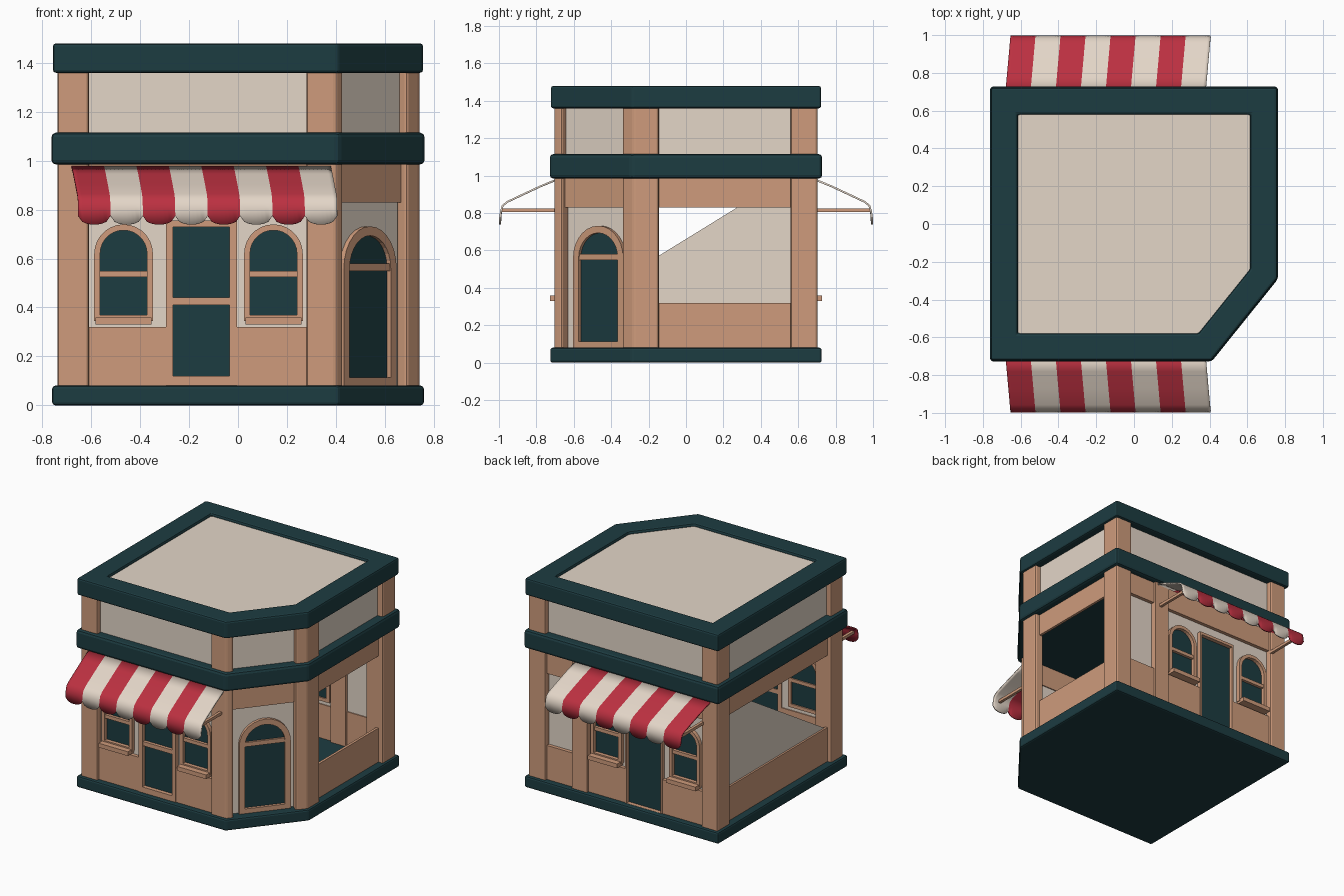
import bpy, bmesh, math
from mathutils import Matrix, Vector

if "Cube" in bpy.data.objects:
    bpy.data.objects.remove(bpy.data.objects["Cube"])


def material(name, rgb):
    m = bpy.data.materials.new(name)
    m.diffuse_color = (*rgb, 1)
    m.use_nodes = True
    m.node_tree.nodes["Principled BSDF"].inputs["Base Color"].default_value = m.diffuse_color
    return m


TEAL = material("dark teal", (0.012, 0.045, 0.053))
CLAY = material("clay orange", (0.62, 0.33, 0.20))
CREAM = material("cream", (0.77, 0.67, 0.575))
RED = material("awning red", (0.50, 0.03, 0.052))


def add_object(name, bm, mats):
    bmesh.ops.recalc_face_normals(bm, faces=bm.faces)
    me = bpy.data.meshes.new(name)
    bm.to_mesh(me)
    bm.free()
    for m in mats:
        me.materials.append(m)
    ob = bpy.data.objects.new(name, me)
    bpy.context.collection.objects.link(ob)
    return ob


def solid(name, pts, h0, h1, mat, M=Matrix(), hole=None, bevel=0):
    """Extrude an outline (optionally with a matching hole) from h0 to h1 in frame M."""
    bm = bmesh.new()
    n = len(pts)
    loop = lambda ps, h: [bm.verts.new(M @ Vector((p[0], p[1], h))) for p in ps]
    a, b = loop(pts, h0), loop(pts, h1)
    if hole:
        c, d = loop(hole, h0), loop(hole, h1)
        pairs = [(a, b), (b, d), (d, c), (c, a)]
    else:
        bm.faces.new(a)
        bm.faces.new(b)
        pairs = [(a, b)]
    for p, q in pairs:
        for i in range(n):
            j = (i + 1) % n
            bm.faces.new((p[i], p[j], q[j], q[i]))
    ob = add_object(name, bm, [mat])
    if bevel:
        mod = ob.modifiers.new("soft_edges", 'BEVEL')
        mod.width, mod.segments = bevel, 2
        mod.limit_method = 'ANGLE'
        mod.angle_limit = math.radians(35)
    return ob


def rect(x0, x1, y0, y1):
    return [(x0, y0), (x1, y0), (x1, y1), (x0, y1)]


def arch(cx, z0, spring, r, n=14):
    return [(cx - r, z0), (cx + r, z0)] + [
        (cx + r * math.cos(math.pi * i / n), spring + r * math.sin(math.pi * i / n))
        for i in range(n + 1)]


def footprint(s):
    """Square plan with one cut corner, inset by s."""
    x, y, c = 0.76 - s, 0.725 - s, 0.7744 - s
    return [(-x, -y), ((c - 0.627 * y) / 0.78, -y), (x, (0.78 * x - c) / 0.627), (x, y), (-x, y)]


def wall_frame(u, n, o=(0, 0)):
    """Local (along wall, height, outward) to world."""
    return Matrix(((u[0], 0, n[0], o[0]), (u[1], 0, n[1], o[1]), (0, 1, 0, 0), (0, 0, 0, 1)))


FRONT = wall_frame((1, 0), (0, -1))
BACK = wall_frame((1, 0), (0, 1))
RIGHT = wall_frame((0, 1), (1, 0))
LEFT = wall_frame((0, 1), (-1, 0))
CORNER = wall_frame((0.627, 0.78), (0.78, -0.627), (0.569, -0.4925))

# Horizontal bands, upper storey and roof
solid("base_slab", footprint(0), 0, 0.08, TEAL, bevel=0.012)
solid("middle_band", footprint(-0.003), 0.985, 1.115, TEAL, bevel=0.018)
solid("upper_wall", footprint(0.06), 1.10, 1.40, CREAM)
solid("roof_rim", footprint(0.003), 1.36, 1.48, TEAL, hole=footprint(0.145), bevel=0.012)
solid("roof_panel", footprint(0.14), 1.39, 1.46, CREAM)

# Corner columns, running through both storeys
columns = {
    "front_left": rect(-0.738, -0.61, -0.703, -0.57),
    "back_left": rect(-0.738, -0.61, 0.56, 0.703),
    "back_right": rect(0.61, 0.742, 0.56, 0.703),
    "corner_front": [(0.28, -0.703), (0.40, -0.703), (0.43, -0.665), (0.38, -0.625), (0.28, -0.625)],
    "corner_right": [(0.742, -0.145), (0.675, -0.145), (0.65, -0.31), (0.69, -0.342), (0.742, -0.279)],
}
for name, pts in columns.items():
    solid(name + "_column", pts, 0.06, 1.38, CLAY, bevel=0.012)


def arched_opening(name, M, cx, z0, spring, r, fw, w, bar, front, back=0.014):
    """Arched pane centred on wall depth w; frame shows on both faces of the wall."""
    inner = arch(cx, z0 + fw, spring, r - fw)
    solid(name + "_glass", inner, w - 0.0048, w + 0.0048, TEAL, M)
    solid(name + "_frame", arch(cx, z0, spring, r), w - back, w + front, CLAY, M, hole=inner)
    solid(name + "_bar", rect(cx - r + fw, cx + r - fw, *bar), w - back, w + front * 0.8, CLAY, M)


def awning(name, M):
    x0, width, count, sub = -0.654, 0.1325, 8, 8
    profile = [(0.70, 0.975), (0.78, 0.942), (0.87, 0.90), (0.955, 0.86), (0.98, 0.84), (0.989, 0.81)]
    bm = bmesh.new()
    rows = []
    for i in range(count * sub + 1):
        t = (i % sub) / sub
        drop = 0.775 - 0.036 * math.sqrt(max(0, 1 - (2 * t - 1) ** 2))
        x = x0 + width * i / sub
        # stripes lean slightly towards the left at the wall
        rows.append([bm.verts.new(M @ Vector((x - 0.09 * (0.994 - w), z, w)))
                     for w, z in profile + [(0.994, drop)]])
    for i in range(count * sub):
        for j in range(len(profile)):
            f = bm.faces.new((rows[i][j], rows[i + 1][j], rows[i + 1][j + 1], rows[i][j + 1]))
            f.material_index = (i // sub) % 2
    ob = add_object(name, bm, [RED, CREAM])
    mod = ob.modifiers.new("cloth", 'SOLIDIFY')
    mod.thickness, mod.offset = 0.01, 0
    bpy.ops.object.select_all(action='DESELECT')
    ob.select_set(True)
    bpy.context.view_layer.objects.active = ob
    bpy.ops.object.shade_smooth_by_angle(angle=math.radians(40))


# Shop fronts: front and back share one layout
for side, M, xr in (("front", FRONT, 0.30), ("back", BACK, 0.62)):
    solid(side + "_wall", rect(-0.62, xr, 0.07, 0.84), 0.654, 0.66, CREAM, M)
    solid(side + "_lintel", rect(-0.62, xr, 0.83, 0.99), 0.647, 0.685, CLAY, M)
    solid(side + "_plinth_left", rect(-0.62, -0.295, 0.07, 0.32), 0.647, 0.685, CLAY, M)
    solid(side + "_plinth_right", rect(-0.005, xr, 0.07, 0.32), 0.647, 0.685, CLAY, M)
    # Door: two framed panes in front, one plain leaf at the back
    outer, inner = rect(-0.295, -0.005, 0.08, 0.755), rect(-0.265, -0.035, 0.12, 0.73)
    if side == "back":
        inner = rect(-0.283, -0.017, 0.081, 0.735)
    else:
        solid(side + "_door_rail", rect(-0.265, -0.035, 0.41, 0.44), 0.647, 0.684, CLAY, M)
    solid(side + "_door_frame", outer, 0.645, 0.69, CLAY, M, hole=inner)
    solid(side + "_door_glass", inner, 0.6522, 0.6618, TEAL, M)
    # Arched windows with sills
    for label, cx in (("left", -0.468), ("right", 0.145)):
        arched_opening(f"{side}_{label}_window", M, cx, 0.345, 0.62, 0.12, 0.024, 0.657, (0.525, 0.55), 0.031)
        solid(f"{side}_{label}_sill", rect(cx - 0.115, cx + 0.115, 0.33, 0.36), 0.66, 0.728, CLAY, M)
    awning(side + "_awning", M)
    for label, x in (("left", -0.62), ("right", 0.355)):
        solid(f"{side}_{label}_awning_bar", rect(x - 0.01, x + 0.01, 0.805, 0.825), 0.66, 0.985, CLAY, M)
solid("back_pilaster", rect(0.285, 0.40, 0.07, 0.99), 0.63, 0.703, CLAY, BACK)

# Cut corner with arched entrance
solid("corner_wall", rect(-0.25, 0.25, 0.07, 0.84), -0.063, -0.057, CREAM, CORNER)
solid("corner_lintel", rect(-0.25, 0.25, 0.83, 0.99), -0.07, -0.03, CLAY, CORNER)
arched_opening("corner_door", CORNER, 0.0, 0.075, 0.56, 0.172, 0.038, -0.06, (0.55, 0.58), 0.024)

# Right side: open window between low wall and lintel
solid("right_low_wall", rect(-0.16, 0.58, 0.07, 0.32), 0.69, 0.708, CLAY, RIGHT)
solid("right_lintel", rect(-0.16, 0.58, 0.83, 0.99), 0.69, 0.708, CLAY, RIGHT)

# Left side: cream wall with an open upper front corner
solid("left_low_wall", rect(-0.58, 0.58, 0.07, 0.32), 0.69, 0.708, CLAY, LEFT)
solid("left_lintel", rect(-0.58, 0.58, 0.83, 0.99), 0.69, 0.708, CLAY, LEFT)
solid("left_wall", [(-0.57, 0.31), (0.58, 0.31), (0.58, 0.84), (0.29, 0.84)], 0.685, 0.695, CREAM, LEFT)
